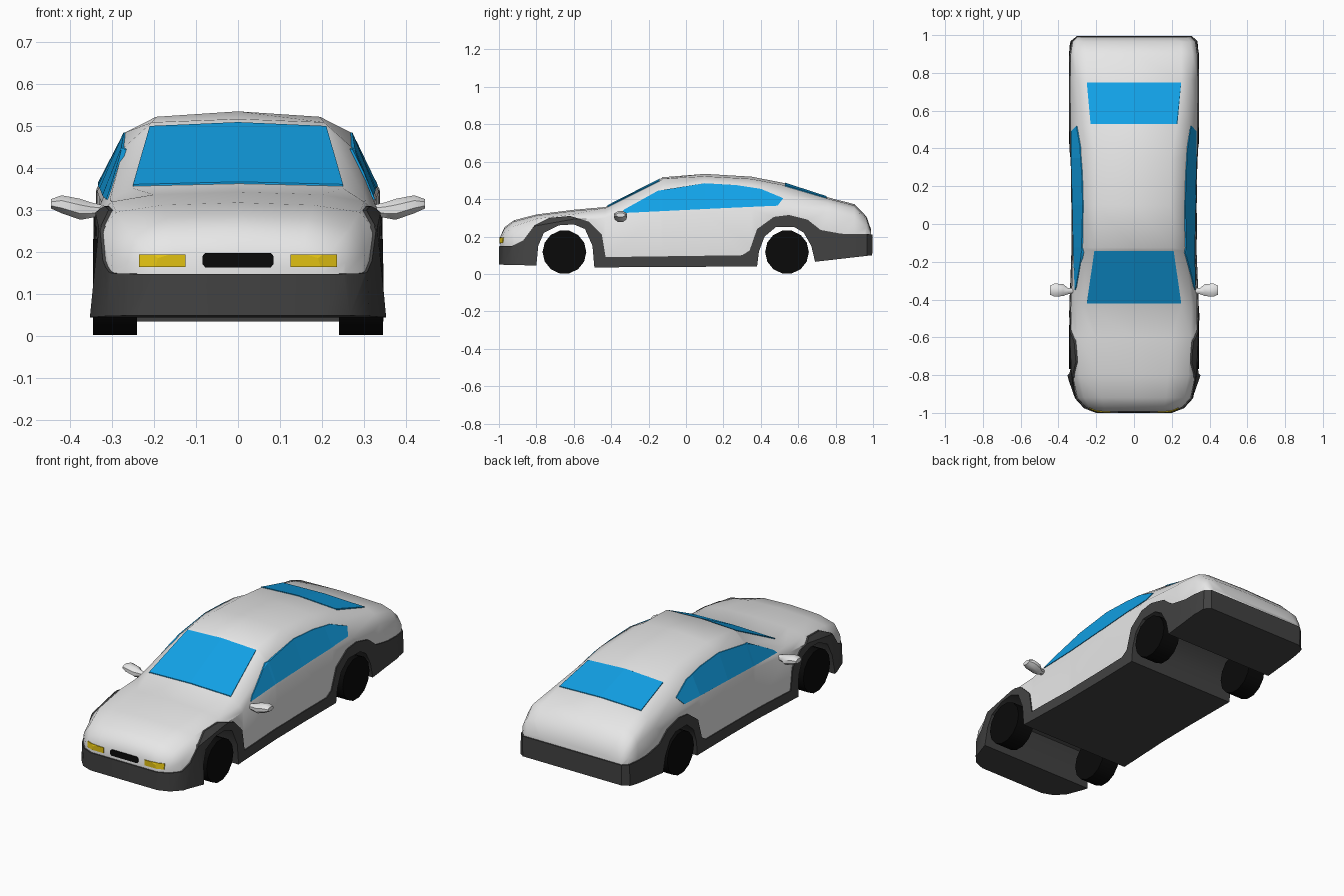
import bpy, bmesh, math

if "Cube" in bpy.data.objects:
    bpy.data.objects.remove(bpy.data.objects["Cube"])

def material(name, rgb):
    m = bpy.data.materials.new(name)
    m.diffuse_color = (*rgb, 1)
    m.use_nodes = True
    m.node_tree.nodes["Principled BSDF"].inputs["Base Color"].default_value = m.diffuse_color
    return m

SILVER = material("silver paint", (0.8, 0.8, 0.8))
DARK = material("dark cladding", (0.055, 0.055, 0.055))
GLASS = material("blue glass", (0.006, 0.36, 0.8))
YELLOW = material("yellow lamp", (0.75, 0.53, 0.006))
BLACK = material("black rubber", (0.003, 0.003, 0.003))

def finish(bm, name, mat=None):
    bmesh.ops.recalc_face_normals(bm, faces=bm.faces)
    me = bpy.data.meshes.new(name)
    bm.to_mesh(me)
    bm.free()
    ob = bpy.data.objects.new(name, me)
    bpy.context.collection.objects.link(ob)
    if mat:
        me.materials.append(mat)
    return ob

def loft(rings):
    """Closed solid through a list of equal-length rings."""
    bm = bmesh.new()
    vs = [[bm.verts.new(p) for p in r] for r in rings]
    n = len(vs[0])
    for a, b in zip(vs, vs[1:]):
        for i in range(n):
            j = (i + 1) % n
            bm.faces.new((a[i], a[j], b[j], b[i]))
    bm.faces.new(vs[0])
    bm.faces.new(vs[-1][::-1])
    bmesh.ops.recalc_face_normals(bm, faces=bm.faces)
    return bm

def prism(poly, axis, a, b):
    """Polygon extruded from a to b along the given axis."""
    def ring(t):
        return [(t, u, v) if axis == 'x' else (u, t, v) if axis == 'y' else (u, v, t)
                for u, v in poly]
    ob = finish(loft([ring(a), ring(b)]), "cutter")
    ob.hide_render = True
    return ob

# Body cross-sections: y, bottom half width, then belt, shoulder, upper (x, z), top z
SECTIONS = [
    (-.993, .205, .200, .150, .190, .185, .150, .197, .20),
    (-.97, .265, .255, .175, .235, .220, .160, .243, .25),
    (-.92, .310, .300, .200, .265, .255, .170, .280, .287),
    (-.80, .352, .325, .255, .290, .295, .180, .312, .318),
    (-.60, .350, .333, .290, .300, .320, .200, .337, .343),
    (-.43, .338, .332, .300, .305, .325, .250, .352, .358),
    (-.14, .326, .325, .320, .275, .440, .210, .497, .506),
    (-.125, .326, .325, .320, .275, .446, .205, .509, .517),
    (.10, .325, .330, .330, .268, .485, .195, .522, .535),
    (.35, .328, .335, .345, .275, .470, .200, .508, .520),
    (.52, .334, .337, .350, .290, .422, .225, .475, .487),
    (.76, .338, .338, .335, .300, .378, .250, .402, .409),
    (.90, .340, .335, .300, .310, .348, .250, .366, .373),
    (.965, .335, .325, .250, .300, .290, .250, .302, .307),
    (.990, .300, .300, .215, .280, .225, .200, .232, .236),
]

def body_solid(offset=0.0, mat=None, name="cutter"):
    rings = []
    for y, xb, xs, zs, xg, zg, xr, zr, zt in SECTIONS:
        half = [(xb, 0), (xs, zs), (xg, zg), (xr, zr)]
        ring = half + [(0, zt)] + [(-x, z) for x, z in half[::-1]]
        rings.append([(x, y, z) for x, z in ring])
    bm = loft(rings)
    bm.normal_update()
    for v, n in [(v, v.normal.copy()) for v in bm.verts]:
        v.co += n * offset
    return finish(bm, name, mat)

def boolean(ob, cutter, op):
    m = ob.modifiers.new("cut", 'BOOLEAN')
    m.operation, m.object, m.solver = op, cutter, 'EXACT'
    bpy.context.view_layer.objects.active = ob
    bpy.ops.object.modifier_apply(modifier=m.name)
    bpy.data.objects.remove(cutter)

def smooth(ob, deg):
    bpy.ops.object.select_all(action='DESELECT')
    ob.select_set(True)
    bpy.context.view_layer.objects.active = ob
    bpy.ops.object.shade_smooth_by_angle(angle=math.radians(deg))

def plate(name, mat, poly, axis, a, b):
    """Thin skin following the body, trimmed by a polygon."""
    ob = body_solid(.004, mat, name)
    boolean(ob, prism(poly, axis, a, b), 'INTERSECT')
    boolean(ob, body_solid(), 'DIFFERENCE')
    return ob

# Side outline of the cladding: upper line, then lower line with wheel arches
upper = [(-.93, .15), (-.87, .18), (-.81, .26), (-.73, .30), (-.62, .31), (-.52, .28),
         (-.45, .21), (-.43, .09), (.30, .10), (.34, .125), (.38, .24), (.47, .305),
         (.55, .315), (.65, .29), (.72, .235), (.83, .215)]
lower = [(1.1, .112), (.69, .065), (.67, .15), (.63, .22), (.58, .25), (.48, .25),
         (.42, .20), (.39, .12), (.38, .04), (-.49, .035), (-.50, .15), (-.54, .24),
         (-.60, .265), (-.68, .26), (-.76, .22), (-.79, .15), (-.80, .045), (-1.1, .052)]
line = [(-1.1, .145)] + upper + [(1.1, .21)]

# Painted body above the cladding line
body = body_solid(0, SILVER, "body")
boolean(body, prism(line + [(1.1, 1), (-1.1, 1)], 'x', -1, 1), 'INTERSECT')
smooth(body, 40)

# Bumpers, arches, sills and floor
cladding = body_solid(.007, DARK, "cladding")
boolean(cladding, prism(line + lower, 'x', -1, 1), 'INTERSECT')
smooth(cladding, 30)

# Windows
plate("windshield", GLASS, [(-.25, -.42), (.25, -.42), (.21, -.142), (-.21, -.142)], 'z', .3, 1)
plate("rear_window", GLASS, [(-.23, .53), (.23, .53), (.25, .75), (-.25, .75)], 'z', .3, 1)
side = [(-.35, .325), (-.33, .345), (-.15, .445), (.10, .485), (.27, .475), (.40, .455),
        (.52, .405), (.49, .365), (.20, .352)]
for s, tag in ((1, "right"), (-1, "left")):
    plate(tag + "_window", GLASS, side, 'x', s * .15, s * .5)
    # Headlights
    lamp = [(s * .125, .165), (s * .235, .165), (s * .235, .195), (s * .125, .195)]
    plate(tag + "_headlight", YELLOW, lamp, 'y', -1.1, -.8)

    # Door mirrors
    rings = []
    for x, y, z, ry, rz in [(.31, -.355, .300, .014, .010), (.35, -.355, .300, .018, .020),
                            (.375, -.35, .302, .034, .027), (.42, -.35, .314, .038, .023),
                            (.445, -.35, .315, .026, .012)]:
        rings.append([(s * x, y + ry * math.cos(a), z + rz * math.sin(a))
                      for a in [math.pi * (k + .5) / 4 for k in range(8)]])
    smooth(finish(loft(rings), tag + "_mirror", SILVER), 40)

    # Wheels
    for y, end in ((-.65, "front"), (.54, "rear")):
        rings = [[(s * x, y + .117 * math.cos(k * math.pi / 7), .117 + .117 * math.sin(k * math.pi / 7))
                  for k in range(14)] for x in (.24, .345)]
        smooth(finish(loft(rings), f"{end}_{tag}_wheel", BLACK), 30)

# Grille
grille = [(-.085, .172), (-.078, .164), (.078, .164), (.085, .172),
          (.085, .19), (.078, .198), (-.078, .198), (-.085, .19)]
plate("grille", BLACK, grille, 'y', -1.1, -.8)
